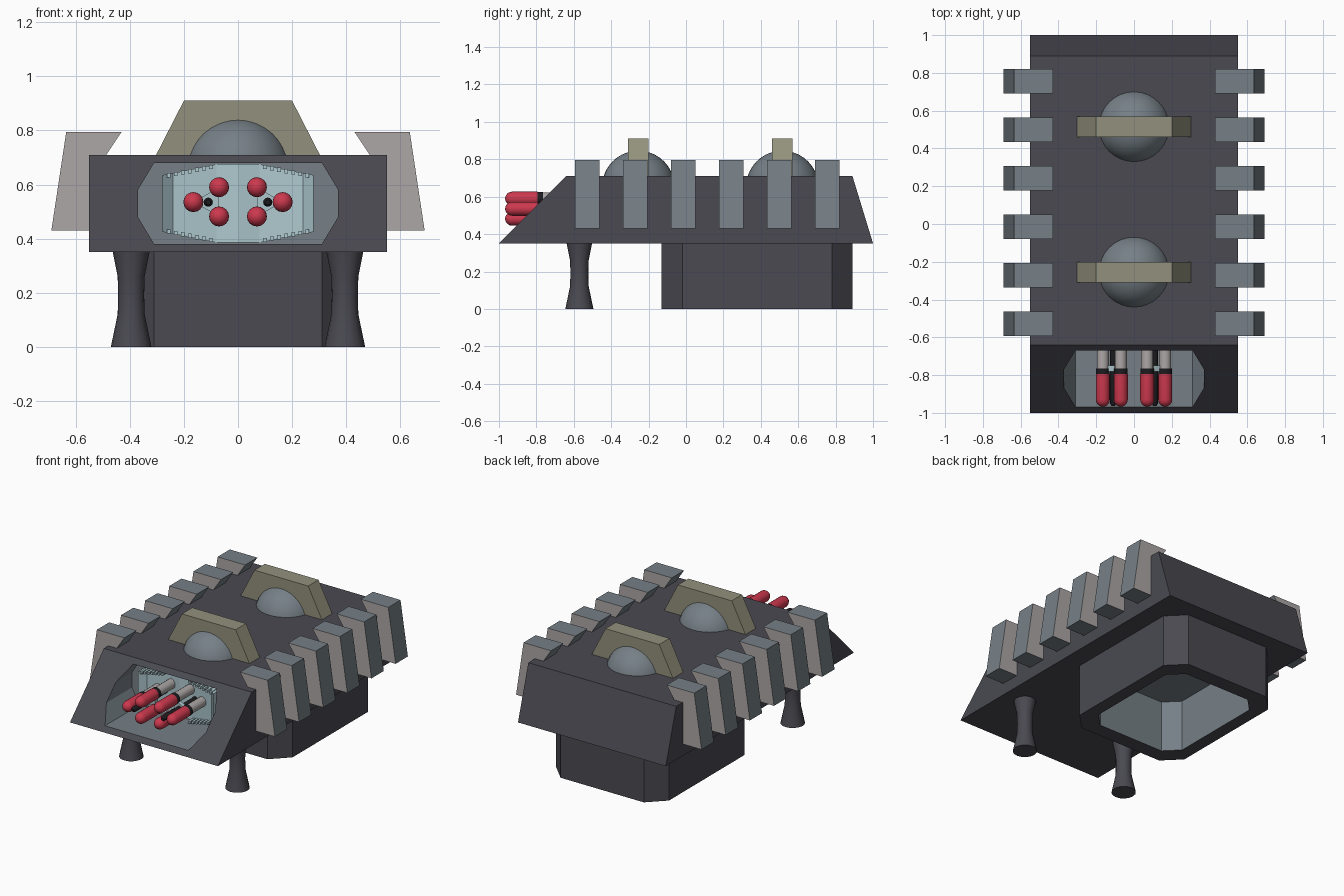
import bpy, bmesh, math
from mathutils import Matrix, Vector

if "Cube" in bpy.data.objects:
    bpy.data.objects.remove(bpy.data.objects["Cube"])


def material(name, rgb):
    m = bpy.data.materials.new(name)
    m.diffuse_color = (*rgb, 1)
    m.use_nodes = True
    m.node_tree.nodes["Principled BSDF"].inputs["Base Color"].default_value = m.diffuse_color
    return m


DARK = material("dark_armour", (0.068, 0.067, 0.083))
SLATE = material("slate_metal", (0.18, 0.215, 0.24))
PALE = material("pale_metal", (0.42, 0.385, 0.385))
OLIVE = material("olive_plate", (0.29, 0.285, 0.205))
TEAL = material("teal_panel", (0.42, 0.58, 0.62))
RED = material("red_warhead", (0.60, 0.04, 0.075))
BLACK = material("black_collar", (0.012, 0.012, 0.015))


def finish(name, bm, mats, smooth=False):
    bmesh.ops.recalc_face_normals(bm, faces=bm.faces)
    me = bpy.data.meshes.new(name)
    bm.to_mesh(me)
    bm.free()
    ob = bpy.data.objects.new(name, me)
    bpy.context.collection.objects.link(ob)
    for m in mats:
        me.materials.append(m)
    if smooth:
        bpy.ops.object.select_all(action='DESELECT')
        bpy.context.view_layer.objects.active = ob
        ob.select_set(True)
        bpy.ops.object.shade_smooth_by_angle(angle=math.radians(35))
    return ob


def prism(name, pts, axis, a, b, mats):
    """Extrude a 2D outline along axis x (y,z), y (x,z) or z (x,y)."""
    place = {'x': lambda p, t: (t, p[0], p[1]),
             'y': lambda p, t: (p[0], t, p[1]),
             'z': lambda p, t: (p[0], p[1], t)}[axis]
    bm = bmesh.new()
    lo = [bm.verts.new(place(p, a)) for p in pts]
    hi = [bm.verts.new(place(p, b)) for p in pts]
    bm.faces.new(lo)
    bm.faces.new(hi)
    n = len(pts)
    for i in range(n):
        j = (i + 1) % n
        bm.faces.new((lo[i], lo[j], hi[j], hi[i]))
    return finish(name, bm, mats)


def lathe(name, profile, centre, mat, along_y=False, sides=16):
    """Spin a (radius, distance) profile about z, or about y."""
    bm = bmesh.new()
    rings = []
    for r, t in profile:
        ring = []
        for k in range(sides):
            a = 2 * math.pi * k / sides
            u, v = r * math.cos(a), r * math.sin(a)
            p = (u, t, v) if along_y else (u, v, t)
            ring.append(bm.verts.new(Vector(p) + Vector(centre)))
        rings.append(ring)
    for p, q in zip(rings, rings[1:]):
        for k in range(sides):
            j = (k + 1) % sides
            bm.faces.new((p[k], p[j], q[j], q[k]))
    bm.faces.new(rings[0])
    bm.faces.new(rings[-1])
    return finish(name, bm, [mat], True)


def octagon(x, y0, y1, cx, cy):
    return [(-x + cx, y0), (x - cx, y0), (x, y0 + cy), (x, y1 - cy),
            (x - cx, y1), (-x + cx, y1), (-x, y1 - cy), (-x, y0 + cy)]


def cut(target, cutter):
    """Subtract the cutter; its faces leave the second material."""
    for f in cutter.data.polygons:
        f.material_index = 1
    mod = target.modifiers.new("cut", 'BOOLEAN')
    mod.operation, mod.solver, mod.object = 'DIFFERENCE', 'EXACT', cutter
    bpy.context.view_layer.objects.active = target
    bpy.ops.object.modifier_apply(modifier=mod.name)
    bpy.data.objects.remove(cutter)


# hull wedge with the octagonal launcher bay in its sloped nose
hull = prism("hull", [(-1, .35), (1, .35), (.89, .71), (-.64, .71)], 'x', -.55, .55, [DARK, SLATE])
cut(hull, prism("bay_cutter", octagon(.37, .38, .68, .06, .10), 'y', -1.2, -.60, [DARK, SLATE]))

# hollow octagonal base under the rear
base = prism("rear_base", octagon(.42, -.13, .89, .11, .11), 'z', 0, .36, [DARK, SLATE])
cut(base, prism("base_cutter", octagon(.335, -.03, .79, .09, .09), 'z', -.1, .345, [DARK, SLATE]))

# hourglass front legs
for s, side in ((-1, "left"), (1, "right")):
    lathe(side + "_front_leg", [(.075, 0), (.05, .12), (.048, .19), (.05, .26), (.07, .36)],
          (s * .395, -.57, 0), DARK)

# roof domes, each with a trapezoid crest plate
for y, where in ((-.255, "front"), (.515, "rear")):
    bm = bmesh.new()
    bmesh.ops.create_uvsphere(bm, u_segments=32, v_segments=20, radius=.194,
                              matrix=Matrix.Translation((0, y, .652)))
    bmesh.ops.bisect_plane(bm, geom=bm.verts[:] + bm.edges[:] + bm.faces[:],
                           plane_co=(0, 0, .70), plane_no=(0, 0, 1), clear_inner=True)
    finish(where + "_dome", bm, [SLATE], True)
    prism(where + "_crest", [(-.305, .705), (.305, .705), (.2, .91), (-.2, .91)],
          'y', y - .055, y + .055, [OLIVE])

# side ribs: pale on the front and back faces, slate elsewhere
for s, side in ((-1, "left"), (1, "right")):
    for i in range(6):
        y = -.528 + i * .2566
        pts = [(s * x, z) for x, z in ((.50, .43), (.69, .43), (.635, .795), (.43, .795), (.50, .69))]
        rib = prism(f"{side}_rib_{i + 1}", pts, 'y', y - .065, y + .065, [SLATE, PALE])
        for f in rib.data.polygons:
            f.material_index = int(abs(f.normal.y) > .9)

# concave teal panel at the back of the bay: (x, y, half height)
half = [(.28, -.665, .105), (.24, -.625, .112), (.08, -.605, .145), (0, -.62, .145)]
stations = half + [(-x, y, h) for x, y, h in reversed(half[:-1])]
MID = .53
bm = bmesh.new()
loops = [[bm.verts.new((x, yy, MID + k * h)) for yy, k in ((y, -1), (y, 1), (-.595, 1), (-.595, -1))]
         for x, y, h in stations]
for p, q in zip(loops, loops[1:]):
    for k in range(4):
        j = (k + 1) % 4
        bm.faces.new((p[k], p[j], q[j], q[k]))
bm.faces.new(loops[0])
bm.faces.new(loops[-1])
finish("launcher_panel", bm, [TEAL])

# teeth along the sloping top and bottom edges of the panel
bm = bmesh.new()
for s in (-1, 1):
    for k in (-1, 1):
        for i in range(7):
            x = .10 + i * .026
            z = MID + k * (.139 - (x - .08) * .2)
            bmesh.ops.create_cube(bm, size=1, matrix=Matrix.Translation((s * x, -.63, z))
                                  @ Matrix.Diagonal((.014, .07, .016, 1)))
finish("panel_teeth", bm, [TEAL])

# two clusters of three rockets on a triangular bracket
spots = [(.165, .535), (.07, .59), (.07, .482)]
for s, side in ((-1, "left"), (1, "right")):
    for i, (x, z) in enumerate(spots):
        c = (s * x, 0, z)
        tag = f"{side}_rocket_{i + 1}"
        lathe(tag + "_tube", [(.032, -.60), (.032, -.77)], c, PALE, True)
        lathe(tag + "_collar", [(.036, -.765), (.036, -.80)], c, BLACK, True)
        nose = [(.037 * math.cos(a), -.93 - .037 * math.sin(a))
                for a in (math.radians(d) for d in (0, 20, 40, 60, 75, 87))]
        lathe(tag + "_warhead", [(.037, -.795)] + nose, c, RED, True)
    prism(side + "_bracket", [(s * x, z) for x, z in spots], 'y', -.78, -.75, [TEAL])
    lathe(side + "_spindle", [(.017, -.60), (.017, -.95), (.009, -.963)],
          (s * .11, 0, .535), BLACK, True, 12)
